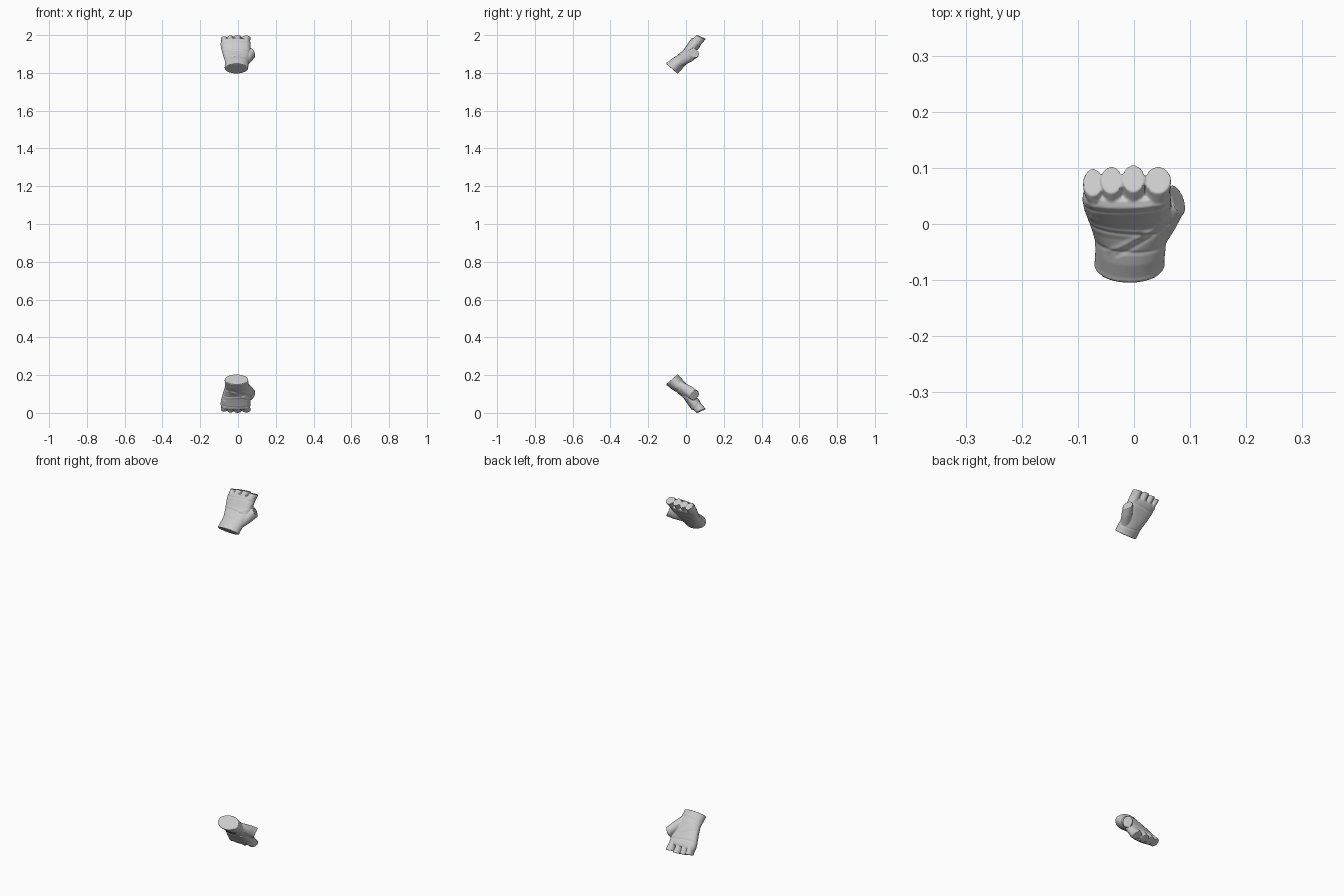
import bpy, bmesh, math
from mathutils import Vector, Matrix

if "Cube" in bpy.data.objects:
    bpy.data.objects.remove(bpy.data.objects["Cube"])

# Local glove frame: x across the hand, y along it (wrist to fingers), z out of the back of the hand
N = 40


def loft(bm, rings):
    """Closed tube through rings given as (centre, half axis a, half axis b, squareness)."""
    loops = []
    for c, a, b, p in rings:
        loop = []
        for i in range(N):
            t = 2 * math.pi * i / N
            ct, st = math.cos(t), math.sin(t)
            co = (Vector(c) + Vector(a) * math.copysign(abs(ct) ** p, ct)
                  + Vector(b) * math.copysign(abs(st) ** p, st))
            loop.append(bm.verts.new(co))
        loops.append(loop)
    faces = []
    for l0, l1 in zip(loops, loops[1:]):
        for i in range(N):
            j = (i + 1) % N
            faces.append(bm.faces.new((l0[i], l0[j], l1[j], l1[i])))
    faces.append(bm.faces.new(loops[0][::-1]))
    faces.append(bm.faces.new(loops[-1]))
    bmesh.ops.recalc_face_normals(bm, faces=faces)


bm = bmesh.new()

# Palm and cuff: along, x min, x max, palm side, back side
sections = [(-.109, -.069, .053, -.040, .039), (-.103, -.071, .055, -.042, .041),
            (-.097, -.070, .054, -.041, .039), (-.070, -.069, .056, -.041, .036),
            (-.045, -.070, .058, -.040, .030), (-.015, -.076, .061, -.036, .025),
            (.010, -.082, .063, -.033, .026), (.040, -.089, .065, -.030, .032),
            (.065, -.092, .066, -.027, .038), (.080, -.091, .065, -.024, .037),
            (.088, -.087, .060, -.020, .032)]
rings = []
for u, x0, x1, v0, v1 in sections:
    tilt = -.07 if u < -.09 else 0
    hv = (v1 - v0) / 2
    square = 1 if u < -.03 else .82
    rings.append((((x0 + x1) / 2, u, (v0 + v1) / 2), ((x1 - x0) / 2, 0, 0),
                  (0, tilt * hv, hv), square))
loft(bm, rings)

# Four short finger sleeves with slanted ends: x, half width, end position, x of base
for x, w, end, xb in [(-.073, .0175, .111, -.068), (-.040, .0185, .117, -.038),
                      (-.001, .0195, .121, -.002), (.043, .0225, .117, .040)]:
    loft(bm, [((xb, .03, .002), (w * .9, 0, 0), (0, 0, .022), 1),
              ((xb, .075, .006), (w * 1.0, 0, 0), (0, -.004, .027), 1),
              ((x, end - .012, .007), (w * 1.0, 0, 0), (0, -.008, .025), 1),
              ((x, end, .007), (w * 1.03, 0, 0), (0, -.0095, .0245), 1)])

# Thumb sleeve opening sideways toward the fingers
loft(bm, [((.022, -.075, -.008), (.018, -.008, 0), (0, 0, .020), 1),
          ((.038, -.040, -.013), (.022, -.012, 0), (0, 0, .025), 1),
          ((.056, -.003, -.020), (.020, -.018, 0), (0, 0, .029), 1),
          ((.072, .027, -.025), (.015, -.022, 0), (0, 0, .029), 1),
          ((.078, .035, -.026), (.014, -.022, 0), (0, 0, .029), 1)])

raw = bpy.data.meshes.new("glove_parts")
bm.to_mesh(raw)
bm.free()

# Fuse the sleeves into one sewn skin
work = bpy.data.objects.new("glove_parts", raw)
bpy.context.collection.objects.link(work)
rm = work.modifiers.new("fuse", 'REMESH')
rm.mode = 'VOXEL'
rm.voxel_size = .0024
sm = work.modifiers.new("soften", 'SMOOTH')
sm.factor = .5
sm.iterations = 4
skin = bpy.data.meshes.new_from_object(work.evaluated_get(bpy.context.evaluated_depsgraph_get()))
bpy.data.objects.remove(work)

# Seams and folds: x0, along0, x1, along1, depth, width, side
folds = [(-.095, .074, .07, .078, .0016, .004, 1), (-.095, .060, .07, .066, -.0015, .004, 1),
         (-.08, .004, .035, -.008, -.0018, .004, 1), (-.08, .012, .035, .002, .0012, .004, 1),
         (-.045, -.045, .06, .025, .0018, .005, 1), (-.03, -.052, .06, .005, -.0015, .004, 1),
         (-.07, -.042, .06, -.048, -.0015, .004, 1), (-.08, -.02, .02, .03, -.0015, .005, -1),
         (-.085, .045, .04, .06, -.0015, .005, -1), (-.07, -.06, .05, -.07, -.0015, .004, -1)]
skin.update()
moves = []
for v in skin.vertices:
    p = Vector((v.co.x, v.co.y))
    d = 0
    for x0, y0, x1, y1, depth, width, side in folds:
        facing = max(0, v.normal.z * side)
        a, b = Vector((x0, y0)), Vector((x1, y1))
        t = max(0, min(1, (p - a).dot(b - a) / (b - a).length_squared))
        d += facing * depth * math.exp(-((p - a - (b - a) * t).length / width) ** 2)
    moves.append(v.normal * d)
for v, m in zip(skin.vertices, moves):
    v.co += m

# Upper glove points up and back at 45 degrees
skin.transform(Matrix.Rotation(math.radians(45), 4, 'X'))
ys = [v.co.y for v in skin.vertices]
top = max(v.co.z for v in skin.vertices)
skin.transform(Matrix.Translation((0, -(min(ys) + max(ys)) / 2, 2 - top)))

# Lower glove is its mirror image
lower = skin.copy()
lower.transform(Matrix.Translation((0, 0, 2)) @ Matrix.Scale(-1, 4, (0, 0, 1)))
lower.flip_normals()

for name, mesh in (("upper_glove", skin), ("lower_glove", lower)):
    ob = bpy.data.objects.new(name, mesh)
    mesh.name = name
    bpy.context.collection.objects.link(ob)
    bpy.ops.object.select_all(action='DESELECT')
    ob.select_set(True)
    bpy.context.view_layer.objects.active = ob
    bpy.ops.object.shade_smooth_by_angle(angle=math.radians(40))
